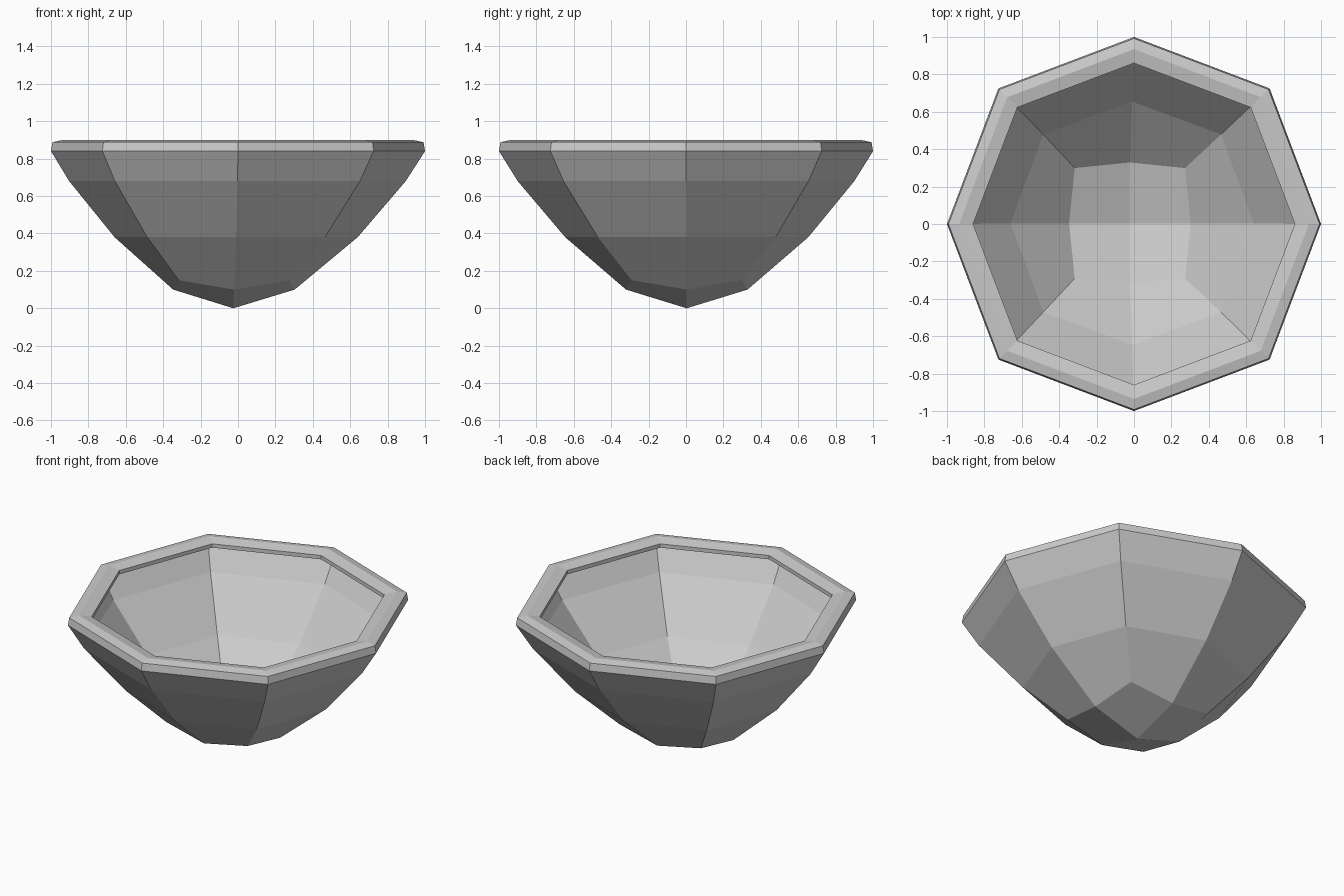
import bpy, bmesh

if "Cube" in bpy.data.objects:
    bpy.data.objects.remove(bpy.data.objects["Cube"])

DIRS = [(1, 0), (1, 1), (0, 1), (-1, 1), (-1, 0), (-1, -1), (0, -1), (1, -1)]


def ring(bm, r, d, z, zd, ox=0.0, oy=0.0):
    """Octagon: r = axis radius, d = diagonal coordinate, z / zd = their heights."""
    return [bm.verts.new((x * (d if x and y else r) + ox,
                          y * (d if x and y else r) + oy,
                          zd if x and y else z)) for x, y in DIRS]


def bridge(bm, a, b):
    for i in range(8):
        j = (i + 1) % 8
        bm.faces.new((a[i], a[j], b[j], b[i]))


def finish(bm, name):
    mesh = bpy.data.meshes.new(name)
    bm.to_mesh(mesh)
    bm.free()
    obj = bpy.data.objects.new(name, mesh)
    bpy.context.collection.objects.link(obj)
    return obj


# Bowl shell: thin faceted skin closed by four quads at the bottom
bm = bmesh.new()
levels = [
    (0.325, 0.295, 0.10, 0.15, -0.022, 0.004),
    (0.65, 0.475, 0.38, 0.38, -0.01, 0.004),
    (0.90, 0.655, 0.68, 0.68, -0.003, 0.0),
    (1.0, 0.725, 0.84, 0.84, 0.0, 0.0),
]
rings = [ring(bm, *lv) for lv in levels]
for low, high in zip(rings, rings[1:]):
    bridge(bm, low, high)
tip = bm.verts.new((-0.025, 0.004, 0.0))
base = rings[0]
for i in range(0, 8, 2):
    bm.faces.new((tip, base[(i + 2) % 8], base[i + 1], base[i]))
bm.normal_update()
finish(bm, "bowl_shell")

# Rim: bevelled octagonal band overhanging the inside
bm = bmesh.new()
profile = [(1.0, 0.84), (0.992, 0.888), (0.935, 0.90),
           (0.86, 0.885), (0.86, 0.86)]
loops = [ring(bm, r, r * 0.725, z, z) for r, z in profile]
for k in range(len(loops)):
    bridge(bm, loops[k], loops[(k + 1) % len(loops)])
bmesh.ops.recalc_face_normals(bm, faces=bm.faces)
finish(bm, "bowl_rim")
